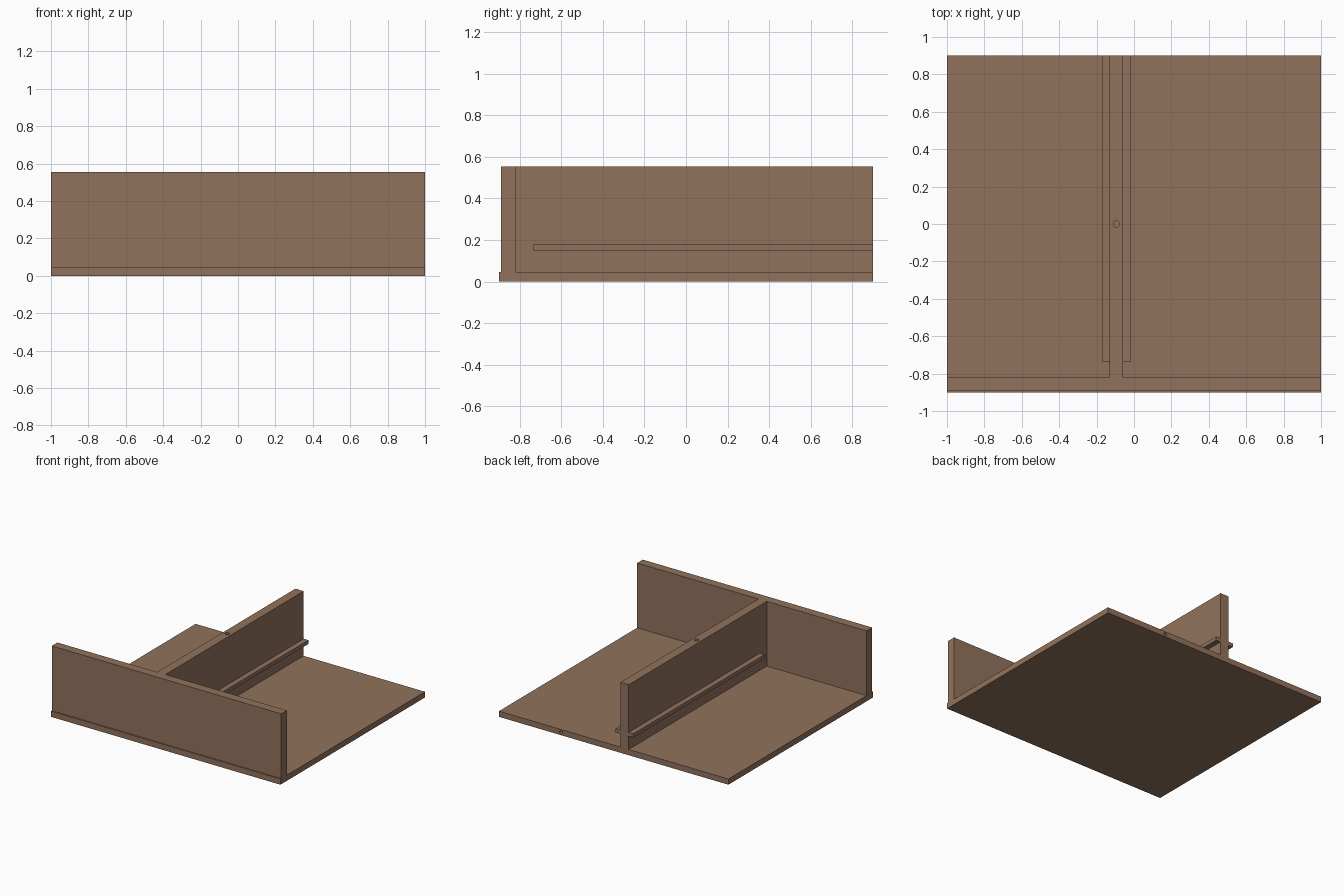
import bpy
import bmesh
import math

if "Cube" in bpy.data.objects:
    bpy.data.objects.remove(bpy.data.objects["Cube"])

brown = bpy.data.materials.new("warm_brown")
brown.diffuse_color = (0.283, 0.171, 0.107, 1.0)
brown.use_nodes = True
brown.node_tree.nodes["Principled BSDF"].inputs["Base Color"].default_value = brown.diffuse_color


def finish(name, bm):
    bmesh.ops.recalc_face_normals(bm, faces=bm.faces)
    mesh = bpy.data.meshes.new(name)
    bm.to_mesh(mesh)
    bm.free()
    mesh.materials.append(brown)
    obj = bpy.data.objects.new(name, mesh)
    bpy.context.collection.objects.link(obj)
    return obj


def extrude_profile(name, points, offset):
    """Solid made by sweeping a closed outline along an offset."""
    bm = bmesh.new()
    face = bm.faces.new([bm.verts.new(p) for p in points])
    swept = bmesh.ops.extrude_face_region(bm, geom=[face], use_keep_orig=True)
    verts = [g for g in swept["geom"] if isinstance(g, bmesh.types.BMVert)]
    bmesh.ops.translate(bm, verts=verts, vec=offset)
    return finish(name, bm)


def drill(name, location, radius, depth, rotation=(0, 0, 0)):
    bpy.ops.mesh.primitive_cylinder_add(vertices=24, radius=radius, depth=depth,
                                        location=location, rotation=rotation)
    obj = bpy.context.object
    obj.name = name
    obj.data.materials.append(brown)
    return obj


def combine(target, other, operation):
    mod = target.modifiers.new(operation.lower(), 'BOOLEAN')
    mod.operation = operation
    mod.solver = 'EXACT'
    mod.object = other
    bpy.context.view_layer.objects.active = target
    bpy.ops.object.modifier_apply(modifier=mod.name)
    bpy.data.objects.remove(other, do_unlink=True)


BACK, TOP, FLOOR, MID = 0.9, 0.555, 0.045, -0.094

# Floor plate and front wall, as one L section with a small front lip
section = [(-0.9, 0), (BACK, 0), (BACK, FLOOR), (-0.82, FLOOR),
           (-0.82, TOP), (-0.89, TOP), (-0.89, FLOOR), (-0.9, FLOOR)]
body = extrude_profile("shelf_body", [(-1, y, z) for y, z in section], (2, 0, 0))

# Central divider
w = 0.036
divider = extrude_profile("divider", [(MID - w, BACK, 0.02), (MID + w, BACK, 0.02),
                                      (MID + w, BACK, TOP), (MID - w, BACK, TOP)],
                          (0, -0.85 - BACK, 0))
# Rails running along both sides of the divider
r = 0.078
rails = extrude_profile("rails", [(MID - r, BACK, 0.15), (MID + r, BACK, 0.15),
                                  (MID + r, BACK, 0.18), (MID - r, BACK, 0.18)],
                        (0, -0.735 - BACK, 0))
combine(body, divider, 'UNION')
combine(body, rails, 'UNION')

# Peg holes in the divider top and in the back edge of the floor
combine(body, drill("top_hole", (MID, 0, TOP), 0.017, 0.16), 'DIFFERENCE')
combine(body, drill("back_hole", (0.46, BACK, FLOOR / 2), 0.012, 0.16,
                    (math.pi / 2, 0, 0)), 'DIFFERENCE')
